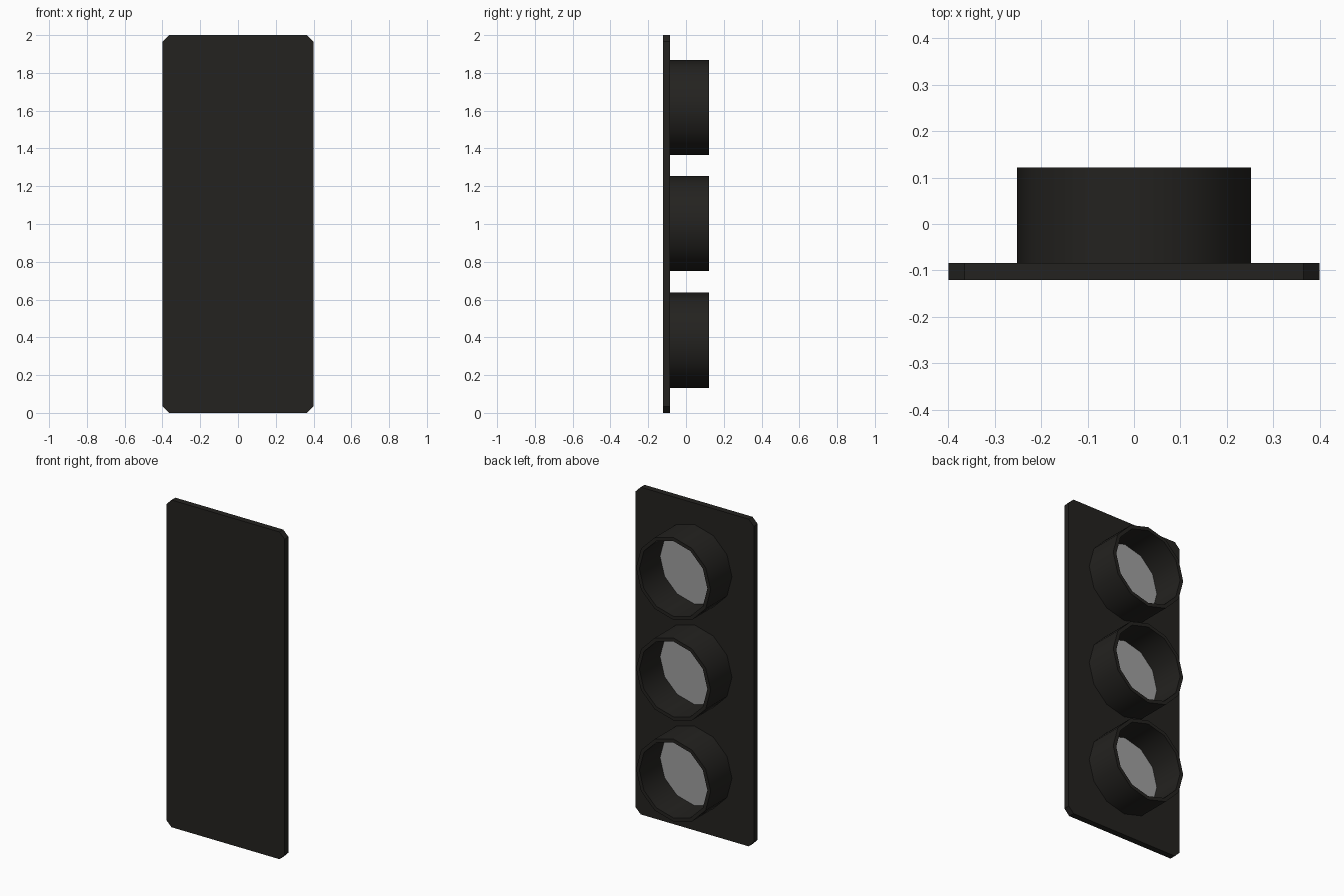
import bpy, bmesh, math

if "Cube" in bpy.data.objects:
    bpy.data.objects.remove(bpy.data.objects["Cube"])

SIDES = 12


def material(name, color):
    m = bpy.data.materials.new(name)
    m.diffuse_color = (*color, 1)
    m.use_nodes = True
    m.node_tree.nodes["Principled BSDF"].inputs["Base Color"].default_value = m.diffuse_color
    return m


black = material("black_housing", (0.017, 0.016, 0.014))
grey = material("grey_lens", (0.35, 0.35, 0.35))


def finish(name, bm, mat):
    bmesh.ops.recalc_face_normals(bm, faces=bm.faces)
    me = bpy.data.meshes.new(name)
    bm.to_mesh(me)
    bm.free()
    ob = bpy.data.objects.new(name, me)
    bpy.context.collection.objects.link(ob)
    me.materials.append(mat)
    return ob


def ring(bm, r, y, z):
    return [bm.verts.new((r * math.cos(math.tau * i / SIDES), y,
                          z + r * math.sin(math.tau * i / SIDES))) for i in range(SIDES)]


# Backing plate with clipped corners
bm = bmesh.new()
w, h, c = 0.4, 2.0, 0.035
outline = [(-w, c), (-w + c, 0), (w - c, 0), (w, c),
           (w, h - c), (w - c, h), (-w + c, h), (-w, h - c)]
face = bm.faces.new([bm.verts.new((x, -0.121, z)) for x, z in outline])
ext = bmesh.ops.extrude_face_region(bm, geom=[face])
bmesh.ops.translate(bm, vec=(0, 0.037, 0),
                    verts=[v for v in ext["geom"] if isinstance(v, bmesh.types.BMVert)])
finish("backing_plate", bm, black)

# Three open hoods, each with a flat lens at the bottom
for label, z in (("bottom", 0.385), ("middle", 1.003), ("top", 1.617)):
    bm = bmesh.new()
    rings = [ring(bm, r, y, z) for r, y in
             ((0.252, -0.085), (0.252, 0.122), (0.23, 0.122), (0.23, -0.085))]
    for a, b in zip(rings, rings[1:]):
        for i in range(SIDES):
            j = (i + 1) % SIDES
            bm.faces.new((a[i], a[j], b[j], b[i]))
    hood = finish(label + "_hood", bm, black)
    bpy.context.view_layer.objects.active = hood
    hood.select_set(True)
    bpy.ops.object.shade_smooth_by_angle(angle=math.radians(40))
    hood.select_set(False)

    bm = bmesh.new()
    bm.faces.new(reversed(ring(bm, 0.231, -0.078, z)))
    finish(label + "_lens", bm, grey)
